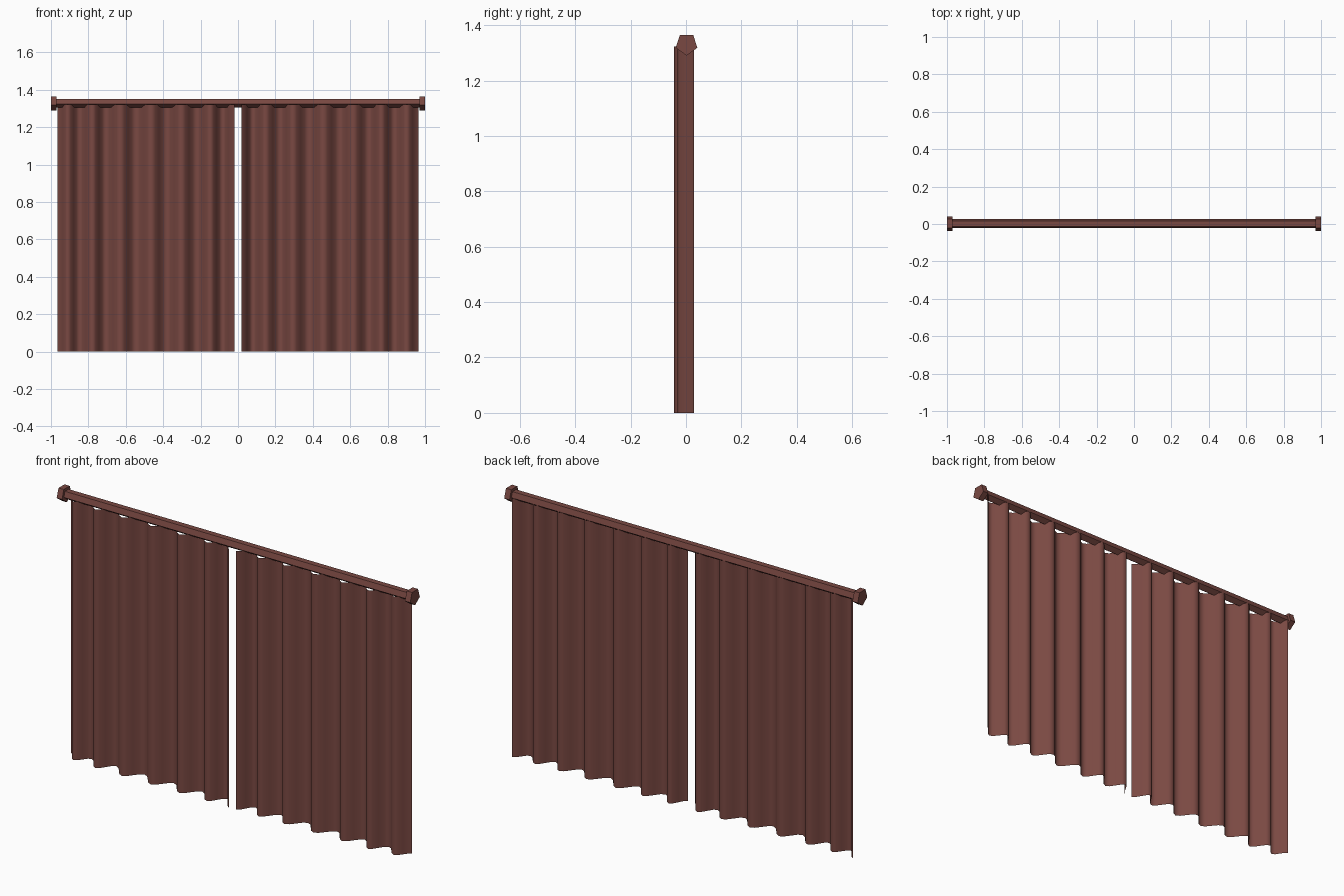
import bpy, bmesh, math

if "Cube" in bpy.data.objects:
    bpy.data.objects.remove(bpy.data.objects["Cube"])

mat = bpy.data.materials.new("reddish brown")
mat.diffuse_color = (0.195, 0.066, 0.055, 1)
mat.use_nodes = True
mat.node_tree.nodes["Principled BSDF"].inputs["Base Color"].default_value = mat.diffuse_color

ROD_Y, ROD_Z, TOP = 0.002, 1.331, 1.322


def make_object(name, bm):
    me = bpy.data.meshes.new(name)
    bm.to_mesh(me)
    bm.free()
    me.materials.append(mat)
    ob = bpy.data.objects.new(name, me)
    bpy.context.collection.objects.link(ob)
    return ob


def pentagon_bar(name, x0, x1, r):
    """Five-sided bar along x, one corner pointing down."""
    bm = bmesh.new()
    ends = []
    for x in (x0, x1):
        ends.append([bm.verts.new((x, ROD_Y + r * math.sin(a), ROD_Z - r * math.cos(a)))
                     for a in (2 * math.pi * i / 5 for i in range(5))])
    for i in range(5):
        j = (i + 1) % 5
        bm.faces.new((ends[0][i], ends[0][j], ends[1][j], ends[1][i]))
    bm.faces.new(ends[0])
    bm.faces.new(ends[1])
    bmesh.ops.recalc_face_normals(bm, faces=bm.faces)
    return make_object(name, bm)


def curtain(name, folds, side, steps=4):
    """Pleated sheet; folds are the x positions of the ridges, front and back in turn."""
    last = len(folds) - 1
    depth = [0.029 if i % 2 else (-0.031 if i == last - 1 else -0.044) for i in range(last + 1)]
    pts = []
    for i in range(last):
        for s in range(steps):
            t = s / steps
            e = (1 - math.cos(math.pi * t)) / 2
            pts.append((folds[i] + (folds[i + 1] - folds[i]) * t,
                        depth[i] + (depth[i + 1] - depth[i]) * e))
    pts.append((folds[-1], depth[-1]))
    bm = bmesh.new()
    cols = [[bm.verts.new((side * x, y, z)) for z in (0, TOP)] for x, y in pts]
    for a, b in zip(cols, cols[1:]):
        quad = (a[0], b[0], b[1], a[1])
        f = bm.faces.new(quad if side > 0 else quad[::-1])
        f.smooth = True
    return make_object(name, bm)


# rod and its end caps
pentagon_bar("curtain_rod", -0.98, 0.98, 0.025)
pentagon_bar("rod_cap_left", -1.0, -0.97, 0.041)
pentagon_bar("rod_cap_right", 0.97, 1.0, 0.041)

# two pleated panels, folds listed from the middle outwards
curtain("curtain_right", [0.02, 0.078, 0.147, 0.225, 0.293, 0.377, 0.457, 0.543,
                          0.618, 0.698, 0.767, 0.834, 0.903, 0.965], 1)
curtain("curtain_left", [0.02, 0.083, 0.147, 0.222, 0.302, 0.382, 0.463, 0.548,
                         0.628, 0.709, 0.778, 0.848, 0.910, 0.965], -1)
